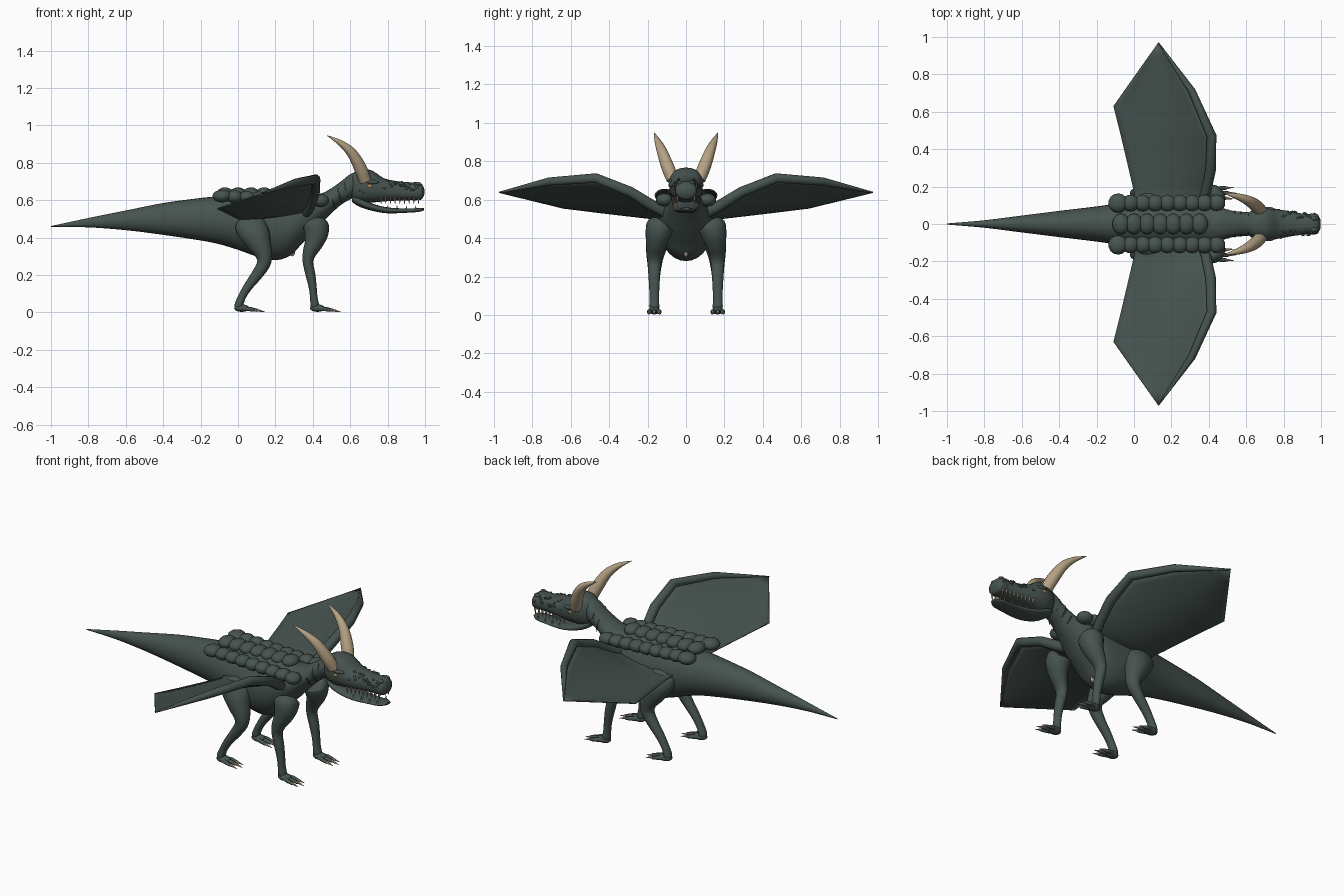
import bpy, bmesh, math, random
from mathutils import Vector

if "Cube" in bpy.data.objects:
    bpy.data.objects.remove(bpy.data.objects["Cube"])
random.seed(4)


def material(name, rgb):
    m = bpy.data.materials.new(name)
    m.use_nodes = True
    m.diffuse_color = (*rgb, 1)
    m.node_tree.nodes["Principled BSDF"].inputs["Base Color"].default_value = (*rgb, 1)
    return m


HIDE = material("green grey hide", (0.062, 0.088, 0.08))
HORN = material("tan horn", (0.46, 0.36, 0.23))
EYE = material("amber eye", (0.42, 0.22, 0.07))


def finish(name, bm, mat, angle=40):
    bmesh.ops.remove_doubles(bm, verts=bm.verts, dist=0.0002)
    bmesh.ops.recalc_face_normals(bm, faces=bm.faces)
    me = bpy.data.meshes.new(name)
    bm.to_mesh(me)
    bm.free()
    me.materials.append(mat)
    ob = bpy.data.objects.new(name, me)
    bpy.context.collection.objects.link(ob)
    bpy.ops.object.select_all(action="DESELECT")
    ob.select_set(True)
    bpy.context.view_layer.objects.active = ob
    bpy.ops.object.shade_smooth_by_angle(angle=math.radians(angle))
    return ob


def spline(pts, n=5):
    """Smooth curve through tuples of any length."""
    out = []
    for i in range(len(pts) - 1):
        a, b = pts[max(i - 1, 0)], pts[i]
        c, d = pts[i + 1], pts[min(i + 2, len(pts) - 1)]
        for k in range(n):
            t = k / n
            out.append([q + 0.5 * t * (r - p + t * (2 * p - 5 * q + 4 * r - s + t * (3 * (q - r) + s - p)))
                        for p, q, r, s in zip(a, b, c, d)])
    return out + [list(pts[-1])]


def loft(name, stations, mat, ref=(0, 0, 1), sides=20, power=1.0, upright=False):
    """Skin of oval rings; each station is x, y, z, side radius, up radius."""
    bm = bmesh.new()
    rings = []
    for i, (x, y, z, a, b) in enumerate(stations):
        t = Vector(stations[min(i + 1, len(stations) - 1)][:3]) - Vector(stations[max(i - 1, 0)][:3])
        if upright:
            t = Vector((1, 0, 0))
        side = t.cross(Vector(ref)).normalized()
        up = side.cross(t).normalized()
        ring = []
        for k in range(sides):
            w = math.tau * k / sides
            c, s = math.cos(w), math.sin(w)
            u = math.copysign(abs(c) ** power, c) * max(a, 0.001)
            v = math.copysign(abs(s) ** power, s) * max(b, 0.001)
            ring.append(bm.verts.new(Vector((x, y, z)) + side * u + up * v))
        rings.append(ring)
    for r, q in zip(rings, rings[1:]):
        for k in range(sides):
            bm.faces.new((r[k], r[k - 1], q[k - 1], q[k]))
    bm.faces.new(rings[0])
    bm.faces.new(rings[-1])
    return finish(name, bm, mat)


def profile(name, rows, power=1.0):
    """Upright loft from rows of x, top, bottom, half width."""
    st = [(x, 0, (t + b) / 2, w, (t - b) / 2) for x, t, b, w in spline(rows)]
    return loft(name, st, HIDE, sides=28, power=power, upright=True)


def blob(name, loc, radii, mat, seg=14):
    bm = bmesh.new()
    bmesh.ops.create_uvsphere(bm, u_segments=seg, v_segments=seg // 2 + 1, radius=1)
    bmesh.ops.scale(bm, vec=radii, verts=bm.verts)
    bmesh.ops.translate(bm, vec=loc, verts=bm.verts)
    return finish(name, bm, mat, 80)


def spike(name, base, tip, r, ref=(0, 0, 1)):
    return loft(name, [(*base, r, r), (*tip, 0, 0)], HORN, ref, sides=6)


# Body, tail and neck
profile("body", [
    (-1, .462, .458, .003), (-.8, .505, .455, .02), (-.6, .545, .44, .045), (-.4, .585, .415, .07),
    (-.2, .612, .385, .094), (-.1, .622, .365, .11), (0, .632, .335, .13), (.1, .638, .3, .14),
    (.2, .64, .28, .14), (.28, .64, .305, .138), (.34, .635, .365, .13), (.4, .63, .425, .115),
    (.45, .638, .48, .095), (.5, .665, .53, .077), (.55, .7, .575, .067), (.61, .745, .61, .063),
    (.66, .745, .63, .05)])
blob("belly_mark", (.29, 0, .322), (.016, .011, .022), HORN)

# Head and jaw
profile("head", [
    (.59, .71, .64, .03), (.62, .75, .6, .066), (.67, .766, .588, .085), (.72, .757, .588, .087),
    (.78, .718, .594, .077), (.85, .702, .598, .064), (.92, .696, .6, .054), (.955, .696, .6, .056),
    (.982, .687, .605, .051), (.996, .66, .63, .025)], power=.85)
profile("lower_jaw", [
    (.61, .63, .59, .04), (.65, .615, .565, .066), (.72, .582, .543, .068), (.8, .562, .53, .06),
    (.9, .556, .533, .05), (.96, .558, .537, .044), (.994, .558, .545, .02)], power=.85)

# Three rows of back scutes
for i in range(7):
    blob("middle_scute", (-.07 + .07 * i, 0, .635), (.046, .056, .034), HIDE)
for s in (1, -1):
    for i in range(9):
        big = 1.15 if i == 0 else 1
        blob("side_scute", (-.085 + .066 * i, s * .112, .622 - .003 * i),
             (.046 * big, .045 * big, .034), HIDE)


def foot(label, x, y):
    """Low foot with three clawed toes."""
    blob(label + "_foot", (x + .02, y, .023), (.042, .03, .02), HIDE)
    for j in (-1, 0, 1):
        reach = .1 - .015 * abs(j)
        ty = y + j * .027
        loft(label + "_toe", [(x + .02, y + j * .014, .022, .012, .014), (x + reach * .7, ty, .018, .011, .011),
                              (x + reach, ty, .012, .01, .009), (x + reach + .01, ty, .01, .004, .004)], HIDE, sides=10)
        spike(label + "_claw", (x + reach, ty, .014), (x + reach + .045, ty + j * .004, .003), .008)


for s, side in ((1, "left"), (-1, "right")):
    # Legs
    hind = [(.05, .11, .49, .035, .06), (.06, .125, .47, .055, .08), (.09, .14, .42, .065, .08),
            (.115, .152, .365, .058, .064), (.138, .16, .31, .046, .046), (.137, .163, .26, .037, .036),
            (.1, .165, .2, .03, .03), (.055, .165, .14, .026, .024), (.022, .165, .085, .024, .021),
            (.005, .165, .04, .026, .023), (.005, .165, .02, .02, .02)]
    fore = [(.415, .125, .478, .045, .05), (.418, .135, .462, .07, .068), (.418, .145, .42, .066, .064),
            (.405, .155, .37, .054, .05), (.383, .162, .32, .043, .037), (.374, .164, .27, .035, .028),
            (.388, .165, .2, .03, .026), (.4, .165, .13, .026, .021), (.405, .165, .08, .025, .02),
            (.41, .165, .04, .026, .023), (.41, .165, .02, .02, .02)]
    for label, path, fx in (("hind", hind, .0), ("fore", fore, .405)):
        st = [(x, s * y, z, a, b) for x, y, z, a, b in spline(path, 4)]
        loft(f"{side}_{label}_leg", st, HIDE, ref=(1, 0, 0))
        foot(f"{side}_{label}", fx, s * .165)

    # Wing arm
    arm = [(.36, .1, .53, .026, .03), (.385, .17, .565, .027, .03), (.41, .29, .64, .028, .028),
           (.415, .47, .712, .026, .026), (.31, .71, .694, .02, .022), (.13, .97, .637, .003, .004)]
    loft(side + "_wing_arm", [(x, s * y, z, a, b) for x, y, z, a, b in arm], HIDE, sides=10)

    # Wing membrane, dropping steeply behind the arm and then levelling out
    trail = [(.0, .1, .5), (.0, .17, .5), (-.03, .3, .515), (-.07, .47, .535), (-.11, .63, .555), (.13, .97, .637)]
    bm = bmesh.new()
    cols = []
    for i in range(5):
        for k in range(4 if i < 4 else 5):
            a = Vector(arm[i][:3]).lerp(Vector(arm[i + 1][:3]), k / 4)
            b = Vector(trail[i]).lerp(Vector(trail[i + 1]), k / 4)
            col = []
            for j in range(11):
                v = j / 10
                p = a.lerp(b, v)
                p.z = b.z + (a.z - b.z) * (1 - v) ** 2.2
                col.append(bm.verts.new((p.x, s * p.y, p.z)))
            cols.append(col)
    for c, d in zip(cols, cols[1:]):
        for j in range(10):
            bm.faces.new((c[j], c[j + 1], d[j + 1], d[j]))
    wing = finish(side + "_wing_membrane", bm, HIDE)
    mod = wing.modifiers.new("thickness", "SOLIDIFY")
    mod.thickness = .006
    mod.offset = 0

    # Horn
    horn = [(.68, .07, .705, .033, .032), (.655, .095, .77, .034, .034), (.61, .125, .85, .027, .027),
            (.55, .148, .905, .016, .016), (.475, .165, .947, .001, .001)]
    loft(side + "_horn", [(x, s * y, z, a, b) for x, y, z, a, b in spline(horn)], HORN, ref=(0, 1, 0), sides=16)

    # Eye under a brow ridge, and a nostril bump
    blob(side + "_eye", (.705, s * .084, .676), (.015, .008, .01), EYE)
    blob(side + "_brow", (.715, s * .076, .697), (.04, .016, .012), HIDE)
    blob(side + "_nostril", (.962, s * .03, .686), (.02, .014, .012), HIDE)

    # Cheek spikes
    for i in range(2):
        spike(side + "_cheek_spike", (.66 + .02 * i, s * .075, .655 - .012 * i),
              (.645 + .02 * i, s * .095, .65 - .012 * i), .006)

    # Teeth
    for i in range(9):
        x = .765 + .025 * i
        y = s * (.066 - .09 * (x - .765))
        spike(side + "_upper_tooth", (x, y * .93, .615), (x, y * .9, .579), .007, ref=(1, 0, 0))
        if i % 2:
            spike(side + "_lower_tooth", (x + .01, y * .8, .552), (x + .01, y * .8, .573), .005, ref=(1, 0, 0))

    # Warty scales along the snout and brow
    for i in range(26):
        x = .74 + .009 * i
        w = random.uniform(.15, 1.1)
        half = .078 - .11 * (x - .76)
        top = .716 - .12 * (x - .77) if x < .92 else .696
        blob(side + "_snout_scale", (x, s * half * math.cos(w), .648 + (top - .648) * math.sin(w)),
             (.008, .007, .007), HIDE, 8)

    # Throat folds
    for i in range(3):
        x = .5 + .035 * i
        z = .6 + .03 * i
        fold = [(x, s * (.06 - .004 * i), z + .035, .001, .001), (x + .005, s * (.071 - .005 * i), z, .006, .006),
                (x + .02, s * (.055 - .004 * i), z - .045, .001, .001)]
        loft(side + "_neck_fold", spline(fold), HIDE, ref=(1, 0, 0), sides=8)
